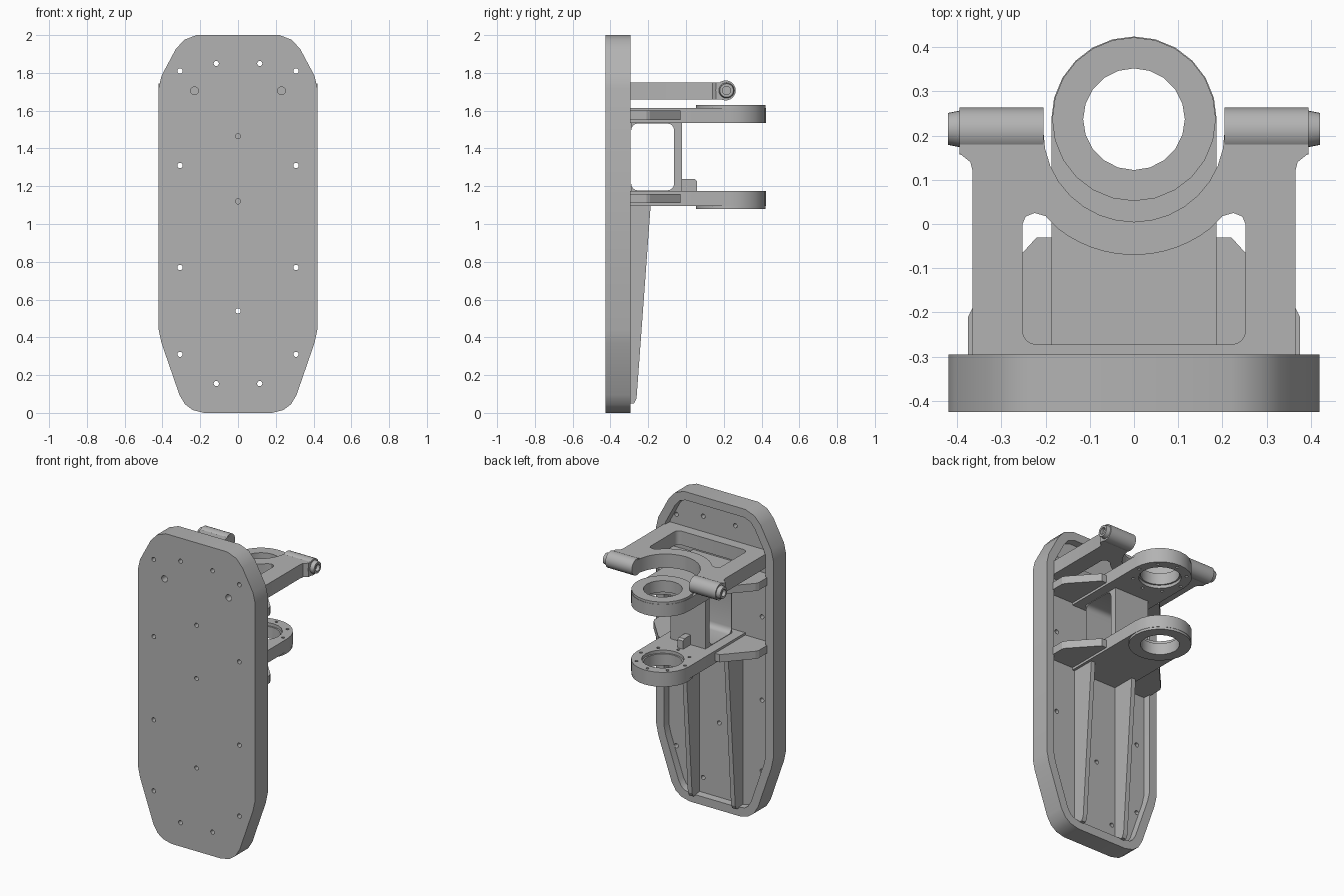
import bpy, bmesh
from math import sin, cos, radians, pi
from mathutils import Vector

if "Cube" in bpy.data.objects:
    bpy.data.objects.remove(bpy.data.objects["Cube"])

metal = bpy.data.materials.new("grey_metal")
metal.use_nodes = True
GREY = (0.45, 0.45, 0.45, 1)
metal.diffuse_color = GREY
metal.node_tree.nodes["Principled BSDF"].inputs["Base Color"].default_value = GREY


def place(axis, a, b, c):
    """Point with profile coordinates a, b and height c along the axis."""
    return {"X": (c, a, b), "Y": (a, c, b), "Z": (a, b, c)}[axis]


def prism(name, axis, pts, lo, hi):
    bm = bmesh.new()
    face = bm.faces.new([bm.verts.new(place(axis, a, b, lo)) for a, b in pts])
    new = bmesh.ops.extrude_face_region(bm, geom=[face])["geom"]
    bmesh.ops.translate(bm, vec=Vector(place(axis, 0, 0, hi - lo)),
                        verts=[v for v in new if isinstance(v, bmesh.types.BMVert)])
    bmesh.ops.recalc_face_normals(bm, faces=bm.faces)
    mesh = bpy.data.meshes.new(name)
    bm.to_mesh(mesh)
    bm.free()
    obj = bpy.data.objects.new(name, mesh)
    bpy.context.collection.objects.link(obj)
    mesh.materials.append(metal)
    return obj


def arc(cx, cy, r, start, end, n):
    angles = [radians(start + (end - start) * i / n) for i in range(n + 1)]
    return [(cx + r * cos(t), cy + r * sin(t)) for t in angles]


def circle(cx, cy, r, n=20):
    return arc(cx, cy, r, 0, 360, n)[:-1]


def mirrored(half):
    """Close a right-hand half profile with its mirror image."""
    return half + [(-a, b) for a, b in reversed(half)]


def rounded(x0, y0, x1, y1, r):
    return (arc(x1 - r, y1 - r, r, 0, 90, 4) + arc(x0 + r, y1 - r, r, 90, 180, 4)
            + arc(x0 + r, y0 + r, r, 180, 270, 4) + arc(x1 - r, y0 + r, r, 270, 360, 4))


def activate(obj):
    bpy.ops.object.select_all(action='DESELECT')
    obj.select_set(True)
    bpy.context.view_layer.objects.active = obj


def boolean(obj, tool, operation='DIFFERENCE'):
    activate(obj)
    mod = obj.modifiers.new("bool", 'BOOLEAN')
    mod.operation, mod.object, mod.solver = operation, tool, 'EXACT'
    bpy.ops.object.modifier_apply(modifier=mod.name)
    bpy.data.objects.remove(tool)


def smooth(obj):
    activate(obj)
    bpy.ops.object.shade_smooth_by_angle(angle=radians(32))


# Back plate: octagonal outline with a raised rim and a recessed rear floor
FLOOR = -0.34
outline = mirrored([(0.18, 0), (0.24, 0.015), (0.28, 0.045), (0.31, 0.095), (0.405, 0.37),
                    (0.42, 0.44), (0.42, 1.72), (0.405, 1.785), (0.33, 1.925),
                    (0.285, 1.975), (0.22, 2)])
plate = prism("base_plate", "Y", outline, -0.425, -0.295)
bm = bmesh.new()
bm.from_mesh(plate.data)
rear = max(bm.faces, key=lambda f: f.calc_center_median().y)
bmesh.ops.inset_region(bm, faces=[rear], thickness=0.055)
bmesh.ops.inset_region(bm, faces=[rear], thickness=0.004, depth=FLOOR + 0.295)
bm.to_mesh(plate.data)
bm.free()

# Screw holes through the plate, and two blind sockets behind the fork
pairs = [(0.307, 1.81), (0.115, 1.85), (0.307, 1.31), (0.307, 0.77), (0.307, 0.31), (0.115, 0.155)]
holes = [(s * x, z) for x, z in pairs for s in (1, -1)] + [(0, 1.465), (0, 1.12), (0, 0.54)]
for x, z in holes:
    boolean(plate, prism("cutter", "Y", circle(x, z, 0.014, 12), -0.5, -0.2))
for s in (1, -1):
    boolean(plate, prism("cutter", "Y", circle(s * 0.23, 1.705, 0.021, 12), -0.5, -0.37))
smooth(plate)

# Top fork with a curved mouth and a window
Y_PIN, Z_PIN = 0.21, 1.707
mouth = arc(0, Y_PIN, 0.205, 0, -90, 8)
fork = prism("top_fork", "Z", mirrored(
    [(0.365, FLOOR), (0.365, 0.12), (0.37, 0.14), (0.395, 0.16), (0.395, Y_PIN)] + mouth[:-1]
    + [(0.001, mouth[-1][1])]), 1.66, 1.75)
corner = arc(0.222, -0.242, 0.03, -90, 0, 4)
lobe = [(0.252, 0), (0.245, 0.017), (0.225, 0.025), (0.2, 0.018)]
boolean(fork, prism("cutter", "Z", mirrored(
    corner + lobe + arc(0, Y_PIN, 0.28, -52, -88, 6)), 1.6, 1.8))
smooth(fork)

# Rounded fork tips and hollow pivot pins
for s, side in ((1, "left"), (-1, "right")):
    lo, hi = sorted((s * 0.205, s * 0.395))
    smooth(prism(side + "_fork_tip", "X", circle(Y_PIN, Z_PIN, 0.053, 24), lo, hi))
    bpy.ops.mesh.primitive_cone_add(vertices=24, radius1=0.045, radius2=0.036, depth=0.045,
                                    location=(s * 0.3985, Y_PIN + 0.005, Z_PIN),
                                    rotation=(0, s * pi / 2, 0))
    pin = bpy.context.object
    pin.name = side + "_pivot_pin"
    pin.data.materials.append(metal)
    lo, hi = sorted((s * 0.4, s * 0.5))
    boolean(pin, prism("cutter", "X", circle(Y_PIN + 0.005, Z_PIN, 0.022, 16), lo, hi))
    smooth(pin)

# Two ring brackets, mirror images of each other about their middle height
MID, Y_RING, R = 1.355, 0.237, 0.187
tongue = arc(0, Y_RING, R, 0, 180, 12) + [(-R, FLOOR), (R, FLOOR)]
flare = mirrored([(0.36, FLOOR), (0.375, -0.3), (0.375, -0.21), (0.365, -0.19), (0.22, -0.03)])
for s, side in ((1, "upper"), (-1, "lower")):
    def span(a, b):
        return sorted((MID + s * a, MID + s * b))
    bracket = prism(side + "_ring_bracket", "Z", tongue, *span(0.18, 0.26))
    boss = prism("boss", "Z", circle(0, Y_RING, R - 0.002, 24), *span(0.25, 0.275))
    boolean(bracket, boss, 'UNION')
    boolean(bracket, prism("cutter", "Z", circle(0, Y_RING, 0.115), *span(0.1, 0.4)))
    boolean(bracket, prism("cutter", "Z", circle(0, Y_RING, 0.125), *span(0.1, 0.2)))
    for x, y in circle(0, Y_RING, 0.158, 8):
        boolean(bracket, prism("cutter", "Z", circle(x, y, 0.01, 8), *span(0.1, 0.21)))
    smooth(bracket)
    prism(side + "_bracket_flare", "Z", flare, *span(0.195, 0.245))

# Post joining the brackets, with curved fillets where it meets them
Z0, Z1, W = 1.17, 1.54, 0.125
post = prism("bracket_post", "X", [(FLOOR, Z0), (-0.02, Z0), (-0.02, Z1), (FLOOR, Z1)], -W, W)
boolean(post, prism("cutter", "X", rounded(-0.29, 1.178, -0.063, 1.532, 0.035), -1, 1))
boolean(post, prism("cutter", "X", [(-0.5, 1), (-0.291, 1), (-0.291, 2), (-0.5, 2)], -1, 1))
smooth(post)

# Small stop block on the lower bracket
prism("stop_block", "X", [(-0.02, Z0), (0.058, Z0), (0.058, 1.228), (0.046, 1.238), (-0.02, 1.238)],
      -0.02, 0.02)

# Tapered stiffening ribs
rib = [(FLOOR, 0.05), (-0.275, 0.05), (-0.262, 0.075), (-0.187, 1.1), (FLOOR, 1.1)]
for s, side in ((1, "left"), (-1, "right")):
    prism(side + "_rib", "X", rib, s * 0.155 - 0.015, s * 0.155 + 0.015)
